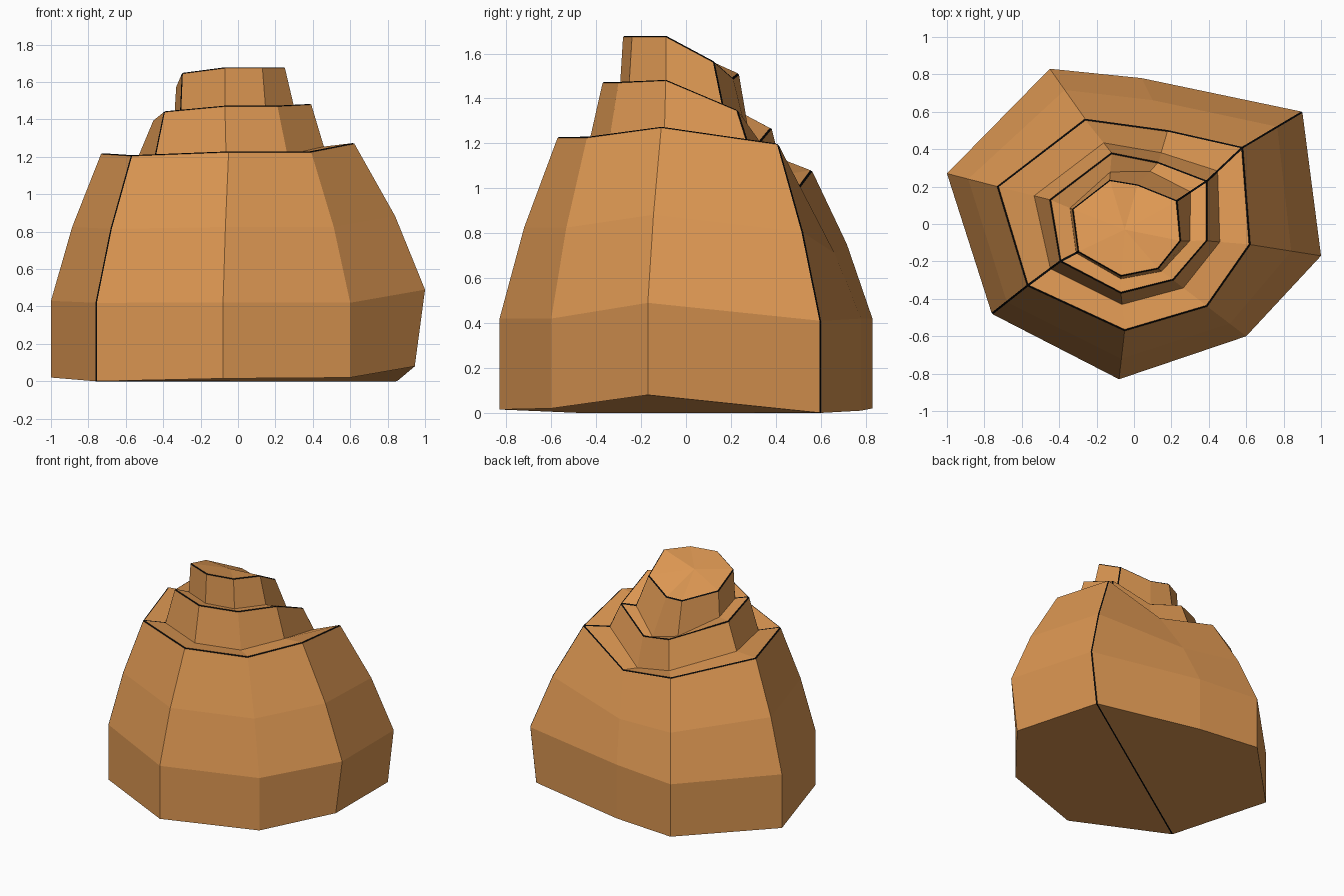
import bpy
import bmesh
from mathutils import Vector

if "Cube" in bpy.data.objects:
    bpy.data.objects.remove(bpy.data.objects["Cube"], do_unlink=True)


def make_material(name, colour):
    mat = bpy.data.materials.new(name)
    mat.use_nodes = True
    mat.diffuse_color = (*colour, 1)
    bsdf = mat.node_tree.nodes["Principled BSDF"]
    bsdf.inputs["Base Color"].default_value = (*colour, 1)
    bsdf.inputs["Roughness"].default_value = 0.9
    return mat


def outline(points, heights):
    """Eight-sided ring from plan points and corner heights."""
    return [Vector((x, y, z)) for (x, y), z in zip(points, heights)]


def blend(ring_a, ring_b, amounts):
    """Plan position between two rings, one amount per corner."""
    return [a.lerp(b, t) for a, b, t in zip(ring_a, ring_b, amounts)]


def at_heights(ring, heights):
    return [Vector((p.x, p.y, z)) for p, z in zip(ring, heights)]


SIDES = 8
BACK_LEFT, FRONT_RIGHT = 3, 7      # corners where the seam runs up the mound

# Widest ring of the body and the three terrace rims
shoulder = outline(
    [(-1, .27), (-.45, .83), (.04, .78), (.9, .6),
     (1, -.17), (.6, -.6), (-.08, -.83), (-.76, -.48)],
    [.43, .42, .42, .41, .49, .42, .42, .42])
lower_rim = outline(
    [(-.73, .2), (-.26, .56), (.18, .5), (.58, .41),
     (.62, -.11), (.39, -.44), (-.05, -.57), (-.57, -.33)],
    [1.22, 1.08, 1.0, 1.2, 1.275, 1.23, 1.23, 1.21])
middle_rim = outline(
    [(-.45, .13), (-.12, .38), (.13, .33), (.39, .23),
     (.39, -.09), (.21, -.3), (-.07, -.37), (-.395, -.2)],
    [1.4, 1.27, 1.21, 1.35, 1.485, 1.475, 1.475, 1.445])
top_rim = outline(
    [(-.33, .08), (-.13, .235), (.02, .21), (.23, .125),
     (.25, -.09), (.13, -.24), (-.07, -.28), (-.3, -.15)],
    [1.58, 1.51, 1.49, 1.565, 1.68, 1.68, 1.68, 1.65])

# Foot: the shoulder dropped to the ground, tucked in at the left side
foot = at_heights(shoulder, [.02, .02, .01, 0, .08, .02, .015, 0])
foot[BACK_LEFT].x -= .05
foot[BACK_LEFT + 1].x -= .055

# Waist: halfway up the body, bulging slightly outward
waist = at_heights(blend(shoulder, lower_rim, [.42] * SIDES),
                   [(a.z + b.z) / 2 for a, b in zip(shoulder, lower_rim)])

# Ledges: inner corners where each terrace meets the next wall
lower_ledge = at_heights(blend(middle_rim, lower_rim, [.3] * SIDES),
                         [p.z - .02 for p in lower_rim])
upper_ledge = at_heights(
    blend(top_rim, middle_rim, [.1, .3, .6, .45, .35, .22, .15, .1]),
    [p.z - .015 for p in middle_rim])

rings = [foot, shoulder, waist, lower_rim, lower_ledge,
         middle_rim, upper_ledge, top_rim]

# Skin the rings into one terraced shell
bm = bmesh.new()
loops = [[bm.verts.new(p) for p in ring] for ring in rings]
for low, high in zip(loops, loops[1:]):
    for i in range(SIDES):
        j = (i + 1) % SIDES
        bm.faces.new((low[i], low[j], high[j], high[i]))

# Cap fan with a slightly raised middle
crown = bm.verts.new((-.05, -.03, 1.63))
for i in range(SIDES):
    bm.faces.new((loops[-1][i], loops[-1][(i + 1) % SIDES], crown))

# Underside in two halves
base = loops[0]
bm.faces.new(base[BACK_LEFT:FRONT_RIGHT + 1])
bm.faces.new([base[FRONT_RIGHT]] + base[:BACK_LEFT + 1])
bmesh.ops.recalc_face_normals(bm, faces=bm.faces[:])

# Dark seams: around each rim, up two corners and across the underside
seams = [bm.edges.get((base[BACK_LEFT], base[FRONT_RIGHT]))]
for rim in (loops[3], loops[5], loops[7]):
    seams += [bm.edges.get((rim[i], rim[(i + 1) % SIDES])) for i in range(SIDES)]
for corner in (BACK_LEFT, FRONT_RIGHT):
    seams += [bm.edges.get((low[corner], high[corner]))
              for low, high in zip(loops, loops[1:])]
bmesh.ops.bevel(bm, geom=seams, offset=.006, offset_type='OFFSET', segments=1,
                profile=.5, affect='EDGES', clamp_overlap=True, material=1)

mesh = bpy.data.meshes.new("terraced_mound")
bm.to_mesh(mesh)
bm.free()
mesh.materials.append(make_material("sandy orange", (.72, .31, .085)))
mesh.materials.append(make_material("seam black", (.002, .002, .002)))
mound = bpy.data.objects.new("terraced_mound", mesh)
bpy.context.collection.objects.link(mound)
